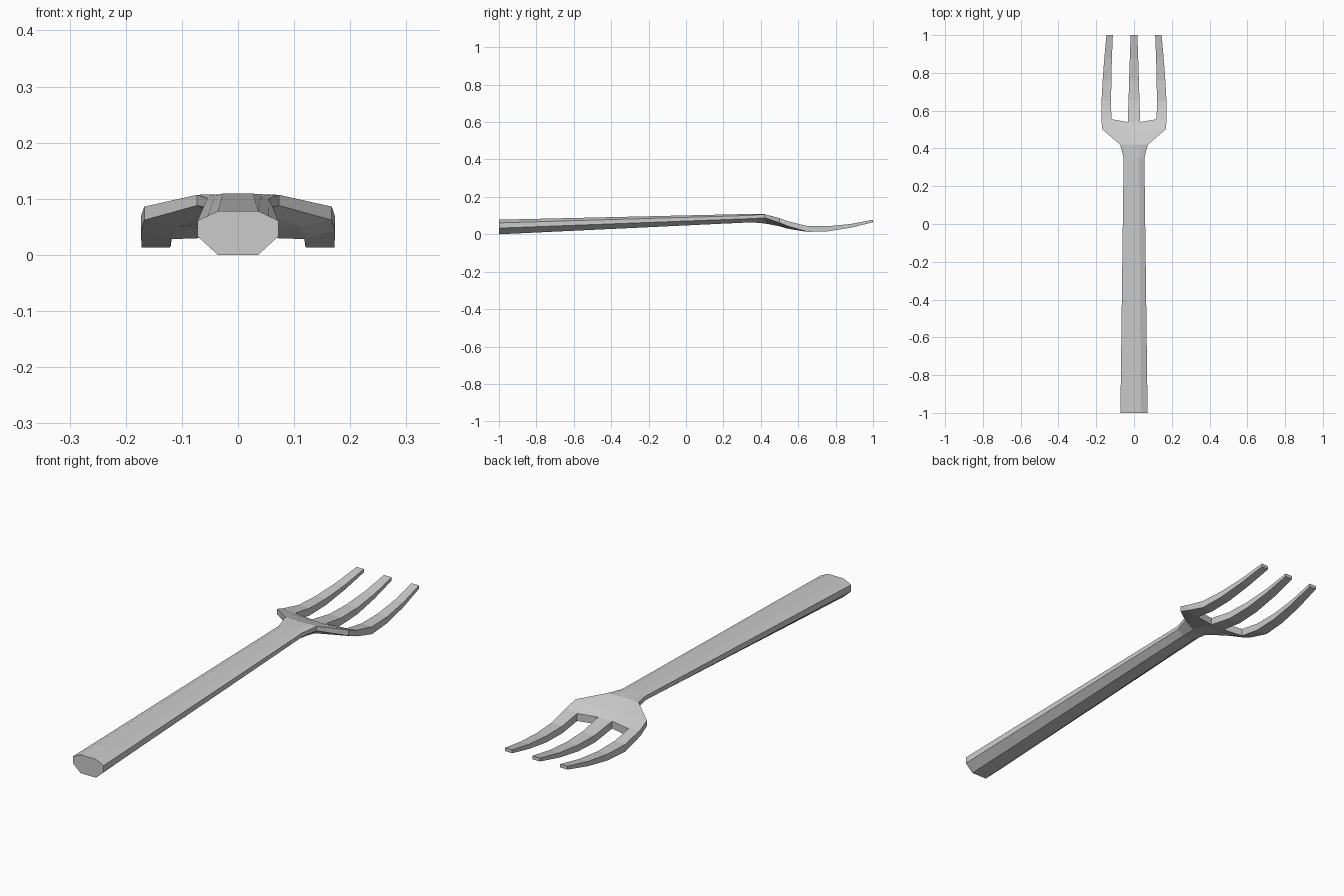
import bpy, bmesh

if "Cube" in bpy.data.objects:
    bpy.data.objects.remove(bpy.data.objects["Cube"])

# Half sections: columns outer, inner, centre as (x, y, z_top, z_bottom)
def bar(y, o, c):
    mid = [(a + b) / 2 for a, b in zip(o, c)]
    return [(p[0], y, p[1], p[2]) for p in (o, mid, c)]

body = [
    bar(-1.0, (.072, .061, .033), (.036, .078, 0)),       # handle end
    bar(.35, (.055, .101, .084), (.027, .109, .064)),     # handle front
    bar(.42, (.073, .107, .088), (.032, .108, .058)),     # neck
    [(.167, .50, .086, .062), (.11, .50, .083, .050), (.035, .50, .080, .043)],
    [(.173, .55, .068, .042), (.12, .555, .060, .028), (.033, .54, .062, .031)],
]

# Tine stations: y, top, bottom, outer x, inner x, centre half width
tines = [
    (.65, .044, .013, .172, .121, .029),
    (.76, .043, .016, .166, .120, .026),
    (.88, .055, .035, .157, .117, .022),
    (1.0, .078, .064, .146, .112, .018),
]

bm = bmesh.new()

def pair(x, y, zt, zb):
    return bm.verts.new((x, y, zt)), bm.verts.new((x, y, zb))

def loft(a, b):
    """Skin two rows of (top, bottom) vertex pairs into a closed tube."""
    ra = [p[0] for p in a] + [p[1] for p in reversed(a)]
    rb = [p[0] for p in b] + [p[1] for p in reversed(b)]
    for i in range(len(ra)):
        j = (i + 1) % len(ra)
        bm.faces.new((ra[i], ra[j], rb[j], rb[i]))

def cap(row):
    bm.faces.new([p[0] for p in row] + [p[1] for p in reversed(row)])

# Handle, neck and head
rows = []
for half in body:
    left = [pair(-x, y, t, b) for x, y, t, b in half]
    right = [pair(x, y, t, b) for x, y, t, b in reversed(half)]
    rows.append(left + right)
for a, b in zip(rows, rows[1:]):
    loft(a, b)
cap(rows[0])

# Three tines growing from the head's last row
root = rows[-1]
for k in range(3):
    prev = root[2 * k:2 * k + 2]
    for y, t, b, xo, xi, xc in tines:
        xs = [(-xo, -xi), (-xc, xc), (xi, xo)][k]
        row = [pair(x, y, t, b) for x in xs]
        loft(prev, row)
        prev = row
    cap(prev)

# Web faces between the tines
for k in (1, 3):
    cap(root[k:k + 2])

bmesh.ops.recalc_face_normals(bm, faces=bm.faces)
mesh = bpy.data.meshes.new("fork")
bm.to_mesh(mesh)
bm.free()
bpy.context.collection.objects.link(bpy.data.objects.new("fork", mesh))
